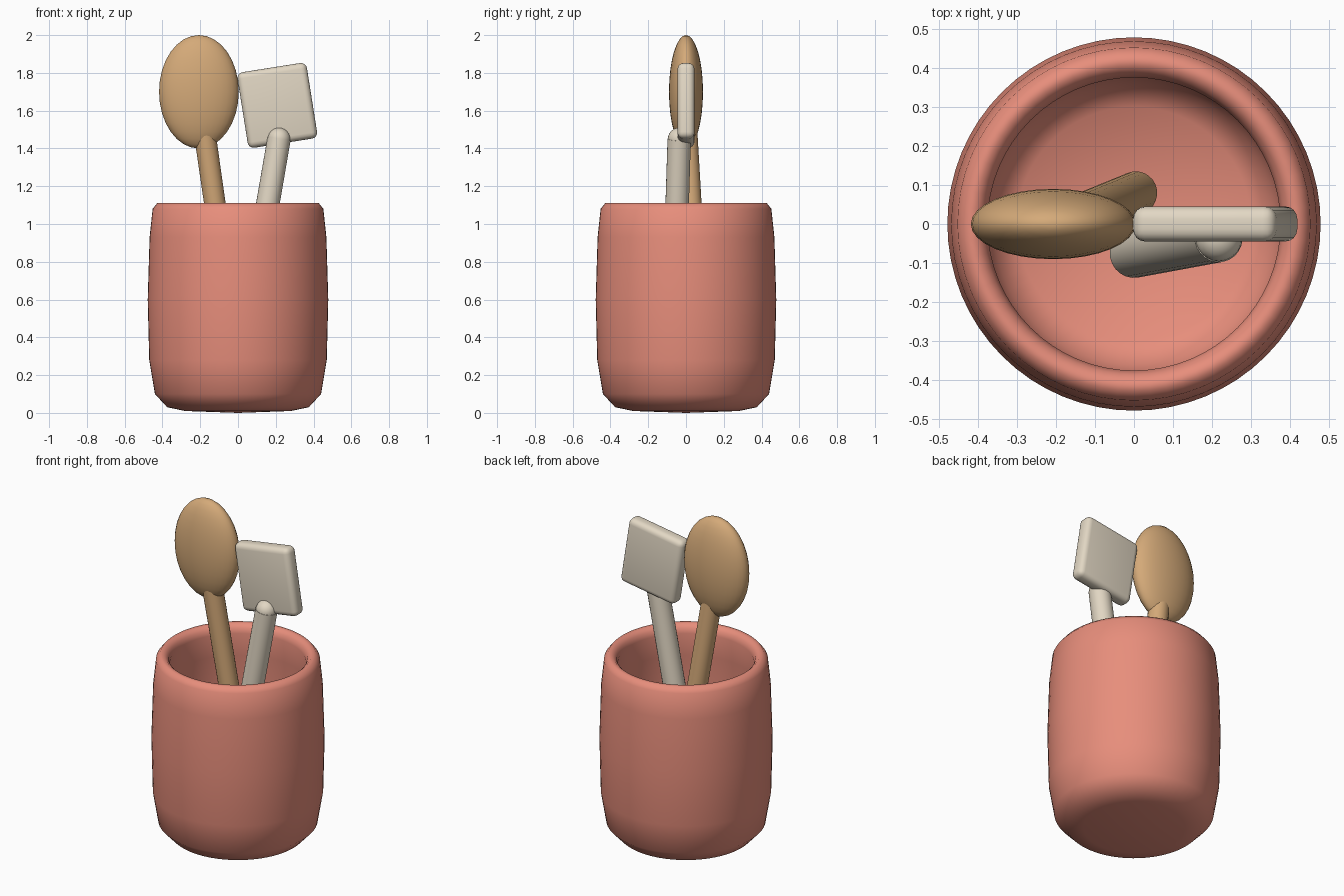
import bpy, bmesh, math
from mathutils import Vector, Matrix

if "Cube" in bpy.data.objects:
    bpy.data.objects.remove(bpy.data.objects["Cube"])


def material(name, rgb):
    m = bpy.data.materials.new(name)
    m.diffuse_color = (*rgb, 1)
    m.use_nodes = True
    m.node_tree.nodes["Principled BSDF"].inputs["Base Color"].default_value = m.diffuse_color
    return m


CLAY = material("clay", (0.80, 0.27, 0.20))
WOOD = material("wood", (0.66, 0.40, 0.19))
CREAM = material("cream", (0.76, 0.68, 0.55))


def finish(name, bm, mat, angle=40):
    bmesh.ops.recalc_face_normals(bm, faces=bm.faces)
    me = bpy.data.meshes.new(name)
    bm.to_mesh(me)
    bm.free()
    me.materials.append(mat)
    ob = bpy.data.objects.new(name, me)
    bpy.context.collection.objects.link(ob)
    bpy.ops.object.select_all(action='DESELECT')
    ob.select_set(True)
    bpy.context.view_layer.objects.active = ob
    bpy.ops.object.shade_smooth_by_angle(angle=math.radians(angle))
    return ob


def lathe(name, profile, mat, steps=64):
    bm = bmesh.new()
    vs = [bm.verts.new((r, 0, z)) for r, z in profile]
    edges = [bm.edges.new(p) for p in zip(vs, vs[1:])]
    bmesh.ops.spin(bm, geom=vs + edges, cent=(0, 0, 0), axis=(0, 0, 1),
                   angle=2 * math.pi, steps=steps, use_merge=True)
    bmesh.ops.remove_doubles(bm, verts=bm.verts, dist=1e-4)
    return finish(name, bm, mat, 80)


def rod(name, a, b, r1, r2, mat):
    a, b = Vector(a), Vector(b)
    d = b - a
    bm = bmesh.new()
    bmesh.ops.create_cone(bm, cap_ends=True, segments=24, radius1=r1, radius2=r2,
                          depth=d.length,
                          matrix=Matrix.Translation((a + b) / 2) @ d.to_track_quat('Z', 'Y').to_matrix().to_4x4())
    return finish(name, bm, mat)


def ellipsoid(name, c, radii, mat, segs=32):
    bm = bmesh.new()
    bmesh.ops.create_uvsphere(bm, u_segments=segs, v_segments=segs // 2, radius=1,
                              matrix=Matrix.Translation(c) @ Matrix.Diagonal((*radii, 1)))
    return finish(name, bm, mat)


# Hollow crock: outer wall up, over the rim, down the inside to the floor
lathe("crock", [(0, 0), (0.28, 0.01), (0.375, 0.03), (0.44, 0.10), (0.47, 0.28),
                (0.478, 0.60), (0.468, 0.93), (0.452, 1.08), (0.428, 1.11),
                (0.405, 1.11), (0.385, 1.09), (0.375, 1.06), (0.39, 0.92),
                (0.40, 0.60), (0.39, 0.30), (0.36, 0.14), (0.30, 0.09), (0, 0.08)], CLAY)

# Wooden spoon
rod("spoon_handle", (0.005, 0.08, 0.22), (-0.176, 0.003, 1.48), 0.055, 0.058, WOOD)
ellipsoid("spoon_bowl", (-0.207, 0, 1.70), (0.211, 0.09, 0.30), WOOD)

# Spatula handle with a domed end
rod("spatula_handle", (0.0, -0.075, 0.19), (0.217, -0.036, 1.45), 0.063, 0.062, CREAM)
ellipsoid("spatula_handle_tip", (0.217, -0.036, 1.45), (0.06, 0.06, 0.06), CREAM, 24)

# Tilted spatula blade with rounded edges
bm = bmesh.new()
bmesh.ops.create_cube(bm, size=1, matrix=Matrix.Diagonal((0.372, 0.09, 0.405, 1)))
bmesh.ops.bevel(bm, geom=bm.edges[:], offset=0.032, segments=4, profile=0.5, affect='EDGES')
bm.transform(Matrix.Translation((0.208, 0, 1.628)) @ Matrix.Rotation(math.radians(-9), 4, 'Y'))
finish("spatula_blade", bm, CREAM)
